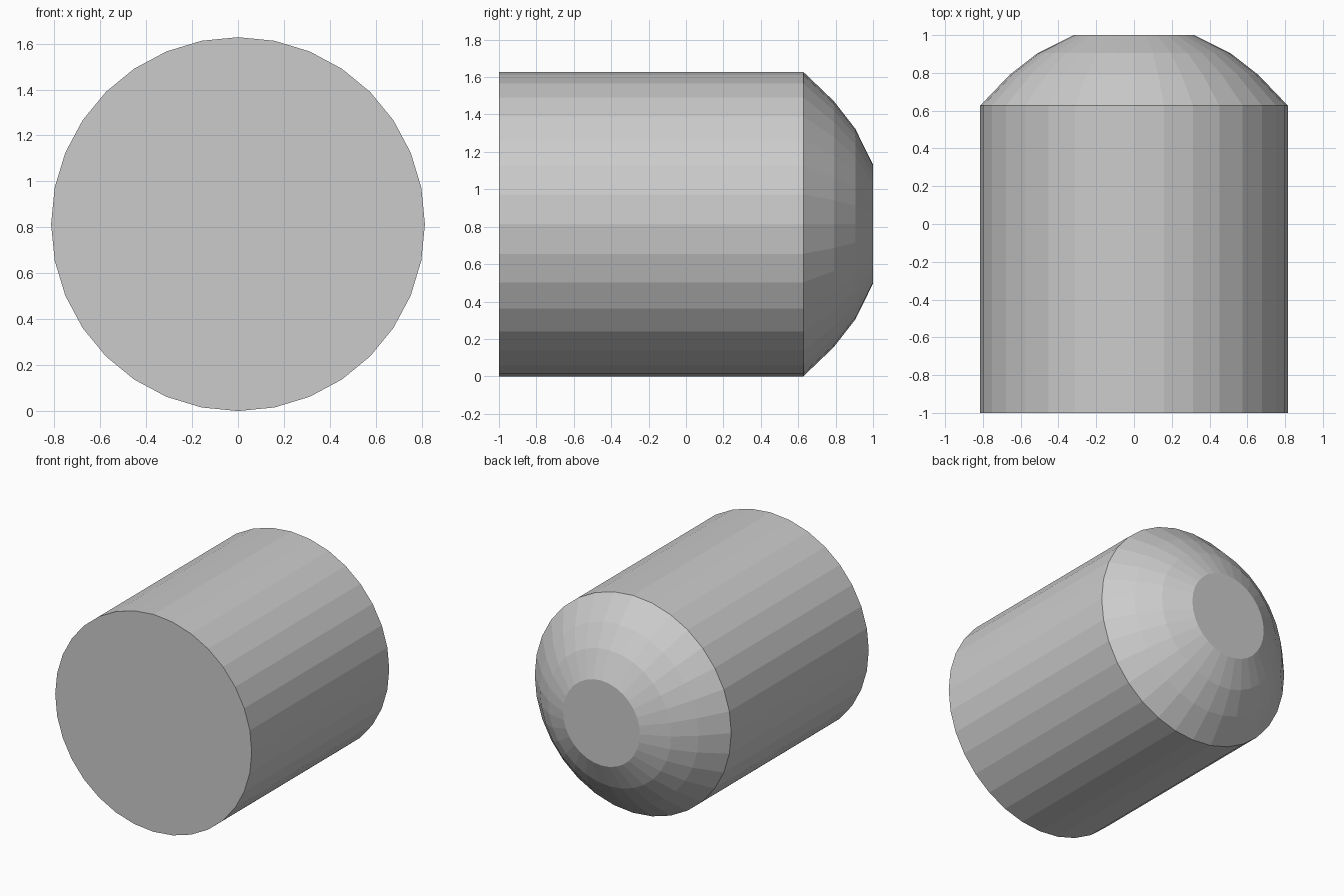
import bpy, bmesh, math

if "Cube" in bpy.data.objects:
    bpy.data.objects.remove(bpy.data.objects["Cube"])

SIDES = 32
RADIUS = 0.814
# Profile along y: (y, radius) from flat base to blunt domed tip
PROFILE = [(-1.0, RADIUS), (0.627, RADIUS), (0.79, 0.658), (0.905, 0.51), (1.0, 0.318)]

bm = bmesh.new()


def ring(y, r):
    step = 2 * math.pi / SIDES
    return [bm.verts.new((r * math.cos(i * step), y, RADIUS + r * math.sin(i * step)))
            for i in range(SIDES)]


rings = [ring(y, r) for y, r in PROFILE]

# Barrel and dome bands
for a, b in zip(rings, rings[1:]):
    for i in range(SIDES):
        j = (i + 1) % SIDES
        bm.faces.new((a[i], a[j], b[j], b[i]))

# Flat base and tip
bm.faces.new(rings[0])
bm.faces.new(rings[-1])
bmesh.ops.recalc_face_normals(bm, faces=bm.faces)

mesh = bpy.data.meshes.new("domed_cylinder")
bm.to_mesh(mesh)
bm.free()
bpy.context.collection.objects.link(bpy.data.objects.new("domed_cylinder", mesh))
